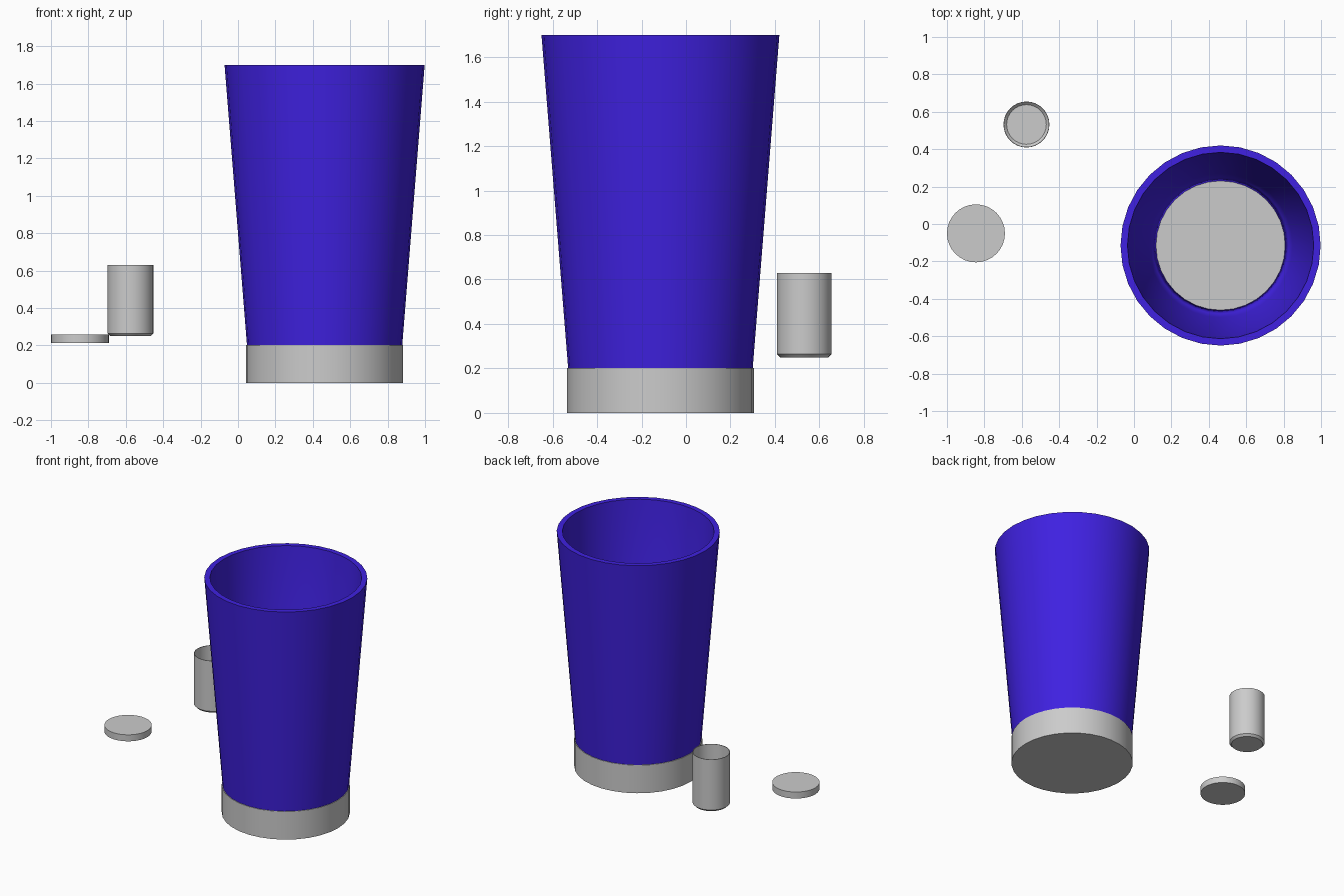
import bpy, bmesh
from math import cos, sin, tau, radians

if "Cube" in bpy.data.objects:
    bpy.data.objects.remove(bpy.data.objects["Cube"])


def lathe(name, centre, profile, sides=32):
    """Revolve (radius, z) points round a vertical axis; radius 0 closes an end."""
    bm = bmesh.new()
    rings = []
    for r, z in profile:
        count = sides if r > 0 else 1
        rings.append([bm.verts.new((r * cos(tau * i / sides), r * sin(tau * i / sides), z))
                      for i in range(count)])
    for a, b in zip(rings, rings[1:]):
        if len(a) == 1:
            bm.faces.new(list(reversed(b)))
        elif len(b) == 1:
            bm.faces.new(a)
        else:
            for i in range(sides):
                j = (i + 1) % sides
                bm.faces.new((a[i], a[j], b[j], b[i]))
    # end caps are n-gons, so their centre points are dropped
    bmesh.ops.delete(bm, geom=[v for v in bm.verts if not v.link_faces], context='VERTS')
    bmesh.ops.recalc_face_normals(bm, faces=bm.faces)
    mesh = bpy.data.meshes.new(name)
    bm.to_mesh(mesh)
    bm.free()
    obj = bpy.data.objects.new(name, mesh)
    obj.location = (*centre, 0)
    bpy.context.collection.objects.link(obj)
    bpy.ops.object.select_all(action='DESELECT')
    obj.select_set(True)
    bpy.context.view_layer.objects.active = obj
    bpy.ops.object.shade_smooth_by_angle(angle=radians(35))
    return obj


cup = (0.463, -0.115)

# Tall tapered sleeve, open at both ends
sleeve = lathe("cup_body", cup, [
    (0.343, 0.20), (0.415, 0.20), (0.535, 1.70), (0.498, 1.70),
    (0.385, 0.27), (0.365, 0.225), (0.343, 0.20)])
bmesh_weld = bmesh.new()
bmesh_weld.from_mesh(sleeve.data)
bmesh.ops.remove_doubles(bmesh_weld, verts=bmesh_weld.verts, dist=1e-5)
bmesh.ops.recalc_face_normals(bmesh_weld, faces=bmesh_weld.faces)
bmesh_weld.to_mesh(sleeve.data)
bmesh_weld.free()
blue = bpy.data.materials.new("blue")
blue.diffuse_color = (0.05, 0.015, 0.75, 1)
blue.use_nodes = True
blue.node_tree.nodes["Principled BSDF"].inputs["Base Color"].default_value = blue.diffuse_color
sleeve.data.materials.append(blue)

# Grey foot under the sleeve
lathe("cup_base", cup, [(0, 0), (0.42, 0), (0.42, 0.10), (0.42, 0.203), (0, 0.203)])

# Small thin-walled tumbler with a chamfered bottom
lathe("small_tumbler", (-0.575, 0.532), [
    (0, 0.25), (0.108, 0.25), (0.123, 0.265), (0.123, 0.63),
    (0.119, 0.63), (0.119, 0.267), (0.106, 0.254), (0, 0.254)])

# Flat round lid
lathe("round_lid", (-0.845, -0.05), [(0, 0.213), (0.155, 0.213), (0.155, 0.26), (0, 0.26)])
